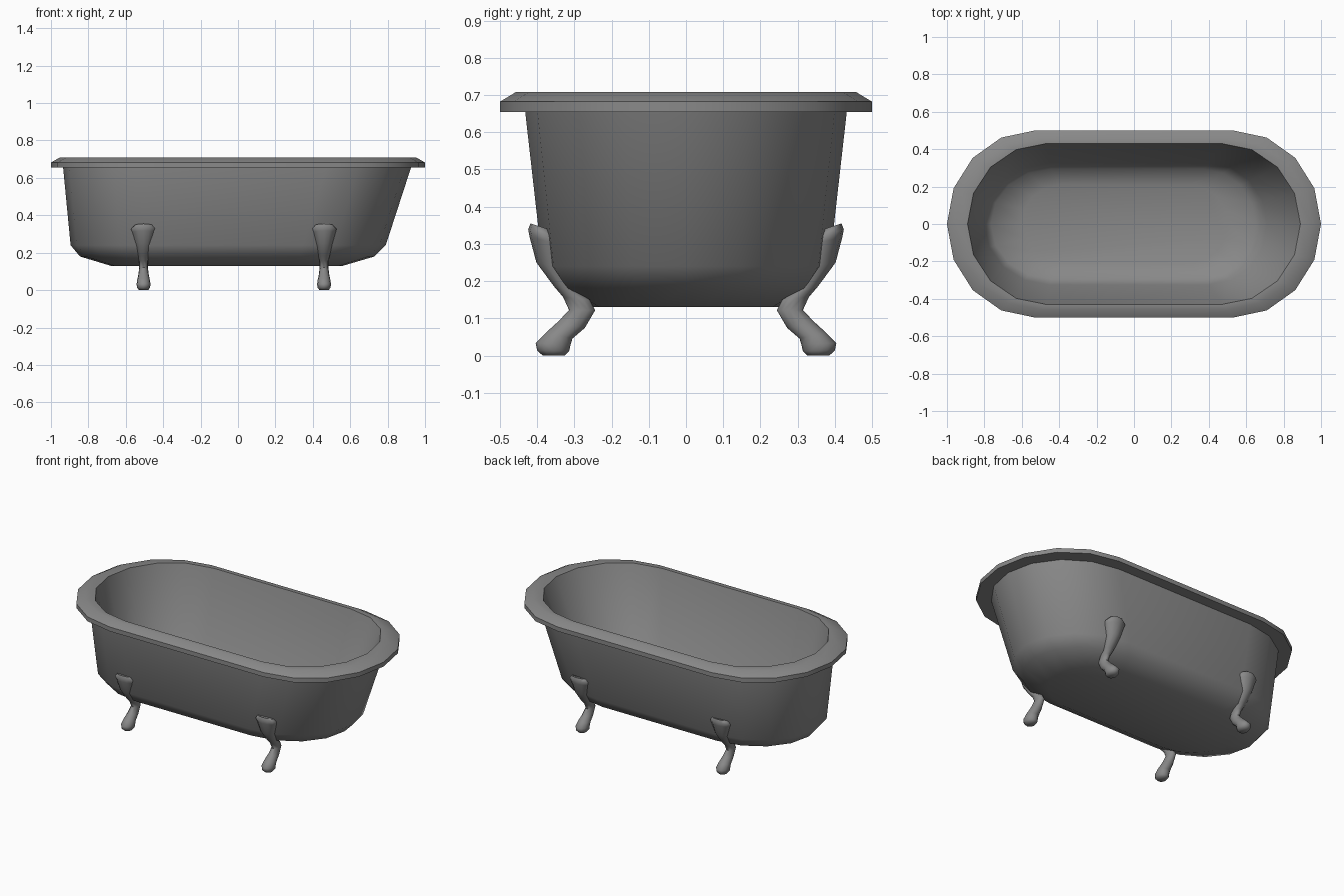
import bpy, bmesh
from math import sin, cos, pi, radians

if "Cube" in bpy.data.objects:
    bpy.data.objects.remove(bpy.data.objects["Cube"])

# Dark grey enamel shared by every part
grey = bpy.data.materials.new("dark_grey")
grey.diffuse_color = (0.25, 0.25, 0.25, 1)
grey.use_nodes = True
grey.node_tree.nodes["Principled BSDF"].inputs["Base Color"].default_value = grey.diffuse_color


def loft(name, rings, angle):
    """Skin a stack of closed rings, cap both ends, shade smooth."""
    bm = bmesh.new()
    loops = [[bm.verts.new(p) for p in ring] for ring in rings]
    n = len(loops[0])
    for a, b in zip(loops, loops[1:]):
        for i in range(n):
            j = (i + 1) % n
            bm.faces.new((a[i], a[j], b[j], b[i]))
    bm.faces.new(loops[0][::-1])
    bm.faces.new(loops[-1])
    bmesh.ops.recalc_face_normals(bm, faces=bm.faces)
    mesh = bpy.data.meshes.new(name)
    bm.to_mesh(mesh)
    bm.free()
    mesh.materials.append(grey)
    obj = bpy.data.objects.new(name, mesh)
    bpy.context.collection.objects.link(obj)
    bpy.ops.object.select_all(action='DESELECT')
    obj.select_set(True)
    bpy.context.view_layer.objects.active = obj
    bpy.ops.object.shade_smooth_by_angle(angle=radians(angle))
    return obj


def oval(z, left, right, half_y, c_left, c_right):
    """Stadium outline: two half ellipses of 8 segments joined by straights."""
    pts = []
    for i in range(9):
        a = -pi / 2 + i * pi / 8
        pts.append((c_right + (right - c_right) * cos(a), half_y * sin(a), z))
    for i in range(9):
        a = pi / 2 + i * pi / 8
        pts.append((c_left + (c_left - left) * cos(a), half_y * sin(a), z))
    return pts


# Tub: outer shell from the bottom up, over the rolled rim, down the inside
tub_profile = [
    (0.13, -0.68, 0.56, 0.25, -0.42, 0.30),
    (0.18, -0.845, 0.73, 0.345, -0.45, 0.33),
    (0.24, -0.895, 0.79, 0.385, -0.47, 0.35),
    (0.655, -0.935, 0.925, 0.432, -0.49, 0.47),
    (0.655, -1.0, 1.0, 0.5, -0.53, 0.53),
    (0.682, -1.0, 1.0, 0.5, -0.53, 0.53),
    (0.708, -0.955, 0.955, 0.457, -0.50, 0.50),
    (0.708, -0.89, 0.89, 0.43, -0.47, 0.47),
    (0.29, -0.80, 0.71, 0.325, -0.45, 0.40),
    (0.24, -0.765, 0.65, 0.295, -0.44, 0.37),
    (0.20, -0.60, 0.50, 0.21, -0.40, 0.30),
]
loft("tub", [oval(*p) for p in tub_profile], 45)

# Claw-style leg: outer (y, z), inner (y, z), half width in x
leg_profile = [
    (0.418, 0.355, 0.355, 0.335, 0.050),
    (0.424, 0.338, 0.335, 0.315, 0.067),
    (0.420, 0.318, 0.320, 0.295, 0.061),
    (0.402, 0.250, 0.316, 0.235, 0.043),
    (0.354, 0.185, 0.295, 0.172, 0.029),
    (0.330, 0.157, 0.258, 0.150, 0.023),
    (0.314, 0.122, 0.244, 0.122, 0.023),
    (0.345, 0.090, 0.272, 0.074, 0.028),
    (0.376, 0.062, 0.305, 0.046, 0.034),
    (0.404, 0.034, 0.310, 0.030, 0.037),
    (0.400, 0.014, 0.314, 0.012, 0.035),
    (0.385, 0.000, 0.326, 0.000, 0.024),
]


def leg_ring(x, side, yo, zo, yi, zi, hw):
    """Elliptical cross-section spanning the outer and inner points."""
    ring = []
    for i in range(12):
        a = i * pi / 6
        t = (1 + cos(a)) / 2
        ring.append((x + hw * sin(a),
                     side * (yi + (yo - yi) * t), zi + (zo - zi) * t))
    return ring


for end, x in (("left", -0.505), ("right", 0.46)):
    for face, side in (("front", -1), ("back", 1)):
        loft(f"{face}_{end}_leg",
             [leg_ring(x, side, *p) for p in leg_profile], 60)
